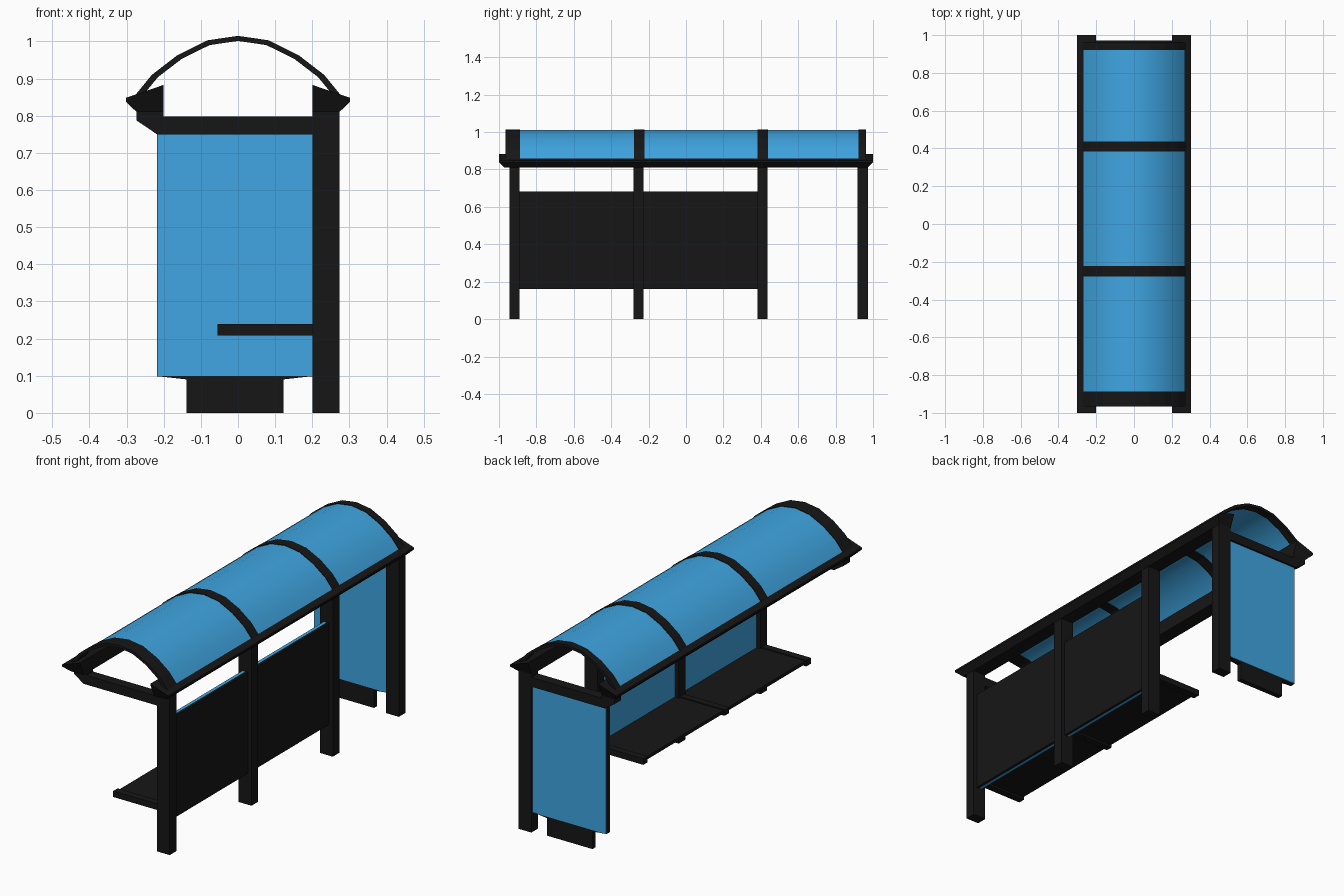
import bpy, bmesh, math

if "Cube" in bpy.data.objects:
    bpy.data.objects.remove(bpy.data.objects["Cube"])


def material(name, colour):
    m = bpy.data.materials.new(name)
    m.diffuse_color = (*colour, 1)
    m.use_nodes = True
    m.node_tree.nodes["Principled BSDF"].inputs["Base Color"].default_value = m.diffuse_color
    return m


BLACK = material("black_metal", (0.008, 0.008, 0.008))
BLUE = material("blue_glass", (0.05, 0.38, 0.76))


def prism(name, pts, y0, y1, mat, inset=0.0, inset_below=0.0):
    """Extrude an x-z outline along y; the low points may be pulled in at both ends."""
    bm = bmesh.new()
    rings = []
    for y, s in ((y0, 1), (y1, -1)):
        rings.append([bm.verts.new((x, y + (s * inset if z < inset_below else 0), z))
                      for x, z in pts])
    a, b = rings
    n = len(pts)
    bm.faces.new(a)
    bm.faces.new(b[::-1])
    for i in range(n):
        j = (i + 1) % n
        bm.faces.new((a[i], b[i], b[j], a[j]))
    bmesh.ops.recalc_face_normals(bm, faces=bm.faces)
    me = bpy.data.meshes.new(name)
    bm.to_mesh(me)
    bm.free()
    me.materials.append(mat)
    ob = bpy.data.objects.new(name, me)
    bpy.context.collection.objects.link(ob)
    return ob


def box(name, x0, x1, y0, y1, z0, z1, mat):
    return prism(name, [(x0, z0), (x1, z0), (x1, z1), (x0, z1)], y0, y1, mat)


# Rear posts
post_y = [-0.918, -0.253, 0.408, 0.945]
for i, y in enumerate(post_y):
    box(f"post_{i + 1}", 0.2, 0.273, y - 0.027, y + 0.027, 0, 0.83, BLACK)

# Eaves rails, both sides, with undercut ends
rail = [(0.2, 0.883), (0.302, 0.848), (0.302, 0.838), (0.273, 0.81), (0.2, 0.81)]
for side, name in ((1, "rear_eaves_rail"), (-1, "front_eaves_rail")):
    prism(name, [(side * x, z) for x, z in rail], -1, 1, BLACK, 0.03, 0.82)

# End cross beams with a raised bracket at the open side
bracket = [(0.21, 0.75), (-0.218, 0.75), (-0.273, 0.787), (-0.273, 0.83),
           (-0.2, 0.83), (-0.2, 0.798), (0.21, 0.798)]
for i in (0, 3):
    prism(f"cross_beam_{i + 1}", bracket, post_y[i] - 0.026, post_y[i] + 0.026, BLACK)

# Arched roof: faceted ribs over a smooth glass vault
half = [(0.285, 0.845), (0.232, 0.91), (0.163, 0.963), (0.082, 1.003)]
arc = [(-x, z) for x, z in half] + [(0, 1.015)] + half[::-1]


def band(outer_scale, inner_scale):
    def scaled(k):
        return [(x * k, 0.82 + (z - 0.82) * k) for x, z in arc]
    return scaled(outer_scale) + scaled(inner_scale)[::-1]


for i, (y0, y1) in enumerate([(-0.965, -0.888), (-0.277, -0.222), (0.383, 0.438), (0.922, 0.963)]):
    prism(f"roof_rib_{i + 1}", band(1.0, 0.93), y0, y1, BLACK)
roof = prism("roof_glass", band(0.985, 0.965), -0.9, 0.935, BLUE)
bpy.context.view_layer.objects.active = roof
roof.select_set(True)
bpy.ops.object.shade_smooth_by_angle(angle=math.radians(50))

# Back panels (glass inside, dark outside) and seats in the two bays
for i in (0, 1):
    y0, y1 = post_y[i] + 0.02, post_y[i + 1] - 0.02
    box(f"back_panel_{i + 1}", 0.238, 0.252, y0, y1, 0.16, 0.682, BLACK)
    box(f"back_glass_{i + 1}", 0.222, 0.238, y0, y1, 0.16, 0.682, BLUE)
    box(f"seat_{i + 1}", -0.048, 0.23, y0 - 0.01, y1 + 0.01, 0.218, 0.234, BLACK)

# Seat brackets
for i in range(3):
    y = post_y[i]
    box(f"seat_bracket_{i + 1}", -0.055, 0.21, y - 0.018, y + 0.018, 0.208, 0.239, BLACK)

# End display panel: dark core, glass on both faces, foot below
box("end_panel_frame", -0.218, 0.21, 0.932, 0.958, 0.098, 0.755, BLACK)
for name, y in (("end_glass_inner", 0.929), ("end_glass_outer", 0.958)):
    box(name, -0.217, 0.205, y, y + 0.003, 0.099, 0.75, BLUE)
prism("end_panel_base", [(-0.218, 0.099), (-0.138, 0.09), (0.122, 0.09), (0.2, 0.099)],
      0.932, 0.958, BLACK)
box("end_panel_foot", -0.138, 0.122, 0.932, 0.958, 0, 0.095, BLACK)
